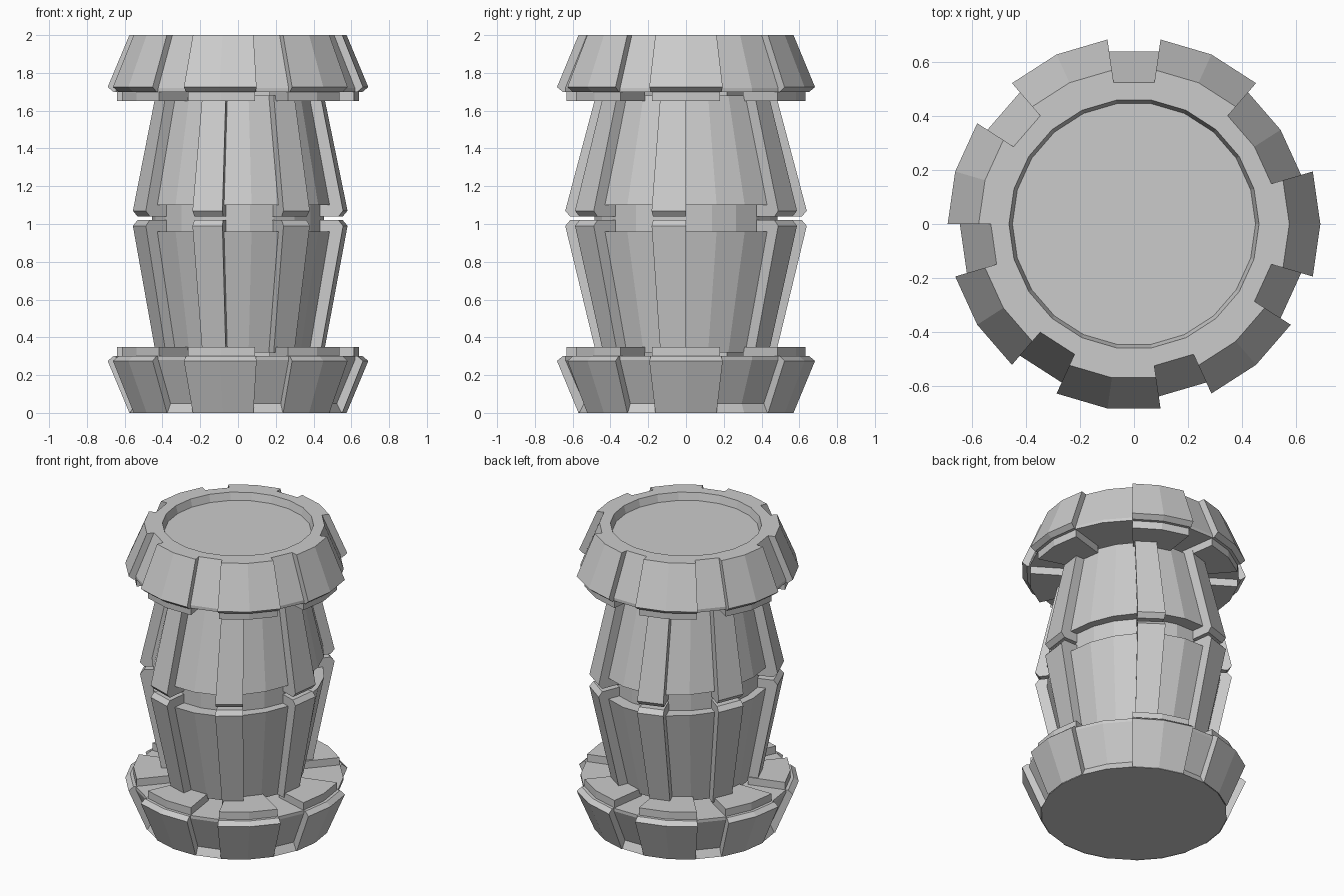
import bpy, bmesh, math

if "Cube" in bpy.data.objects:
    bpy.data.objects.remove(bpy.data.objects["Cube"])

SIDES = 22
STARTS = [-1, 3, 6, 9, 12, 15, 18]      # seven repeats, one wider gap


def sweep(bm, profile, start, count):
    """Sweep a closed (rx, ry, z) profile round the axis over some of the 22 facets."""
    full = count == SIDES
    rings = []
    for i in range(count if full else count + 1):
        a = 2 * math.pi * (start + i) / SIDES
        ring = []
        for rx, ry, z in profile:
            if rx == 0 and rings and full:
                ring.append(rings[0][len(ring)])      # share the pole vertex
            else:
                ring.append(bm.verts.new((rx * math.cos(a), ry * math.sin(a), z)))
        rings.append(ring)
    n = len(profile)
    for i in range(count):
        r0, r1 = rings[i], rings[(i + 1) % len(rings)]
        for j in range(n):
            k = (j + 1) % n
            loop = list(dict.fromkeys([r0[j], r0[k], r1[k], r1[j]]))
            if len(loop) > 2:
                bm.faces.new(loop)
    if not full:
        bm.faces.new(rings[0])
        bm.faces.new(rings[-1][::-1])


def part(name, profile, spans, flip=False):
    pts = [p if len(p) == 3 else (p[0], p[0], p[1]) for p in profile]
    if flip:
        pts = [(x, y, 2 - z) for x, y, z in pts]
    bm = bmesh.new()
    for start, count in spans:
        sweep(bm, pts, start, count)
    bmesh.ops.recalc_face_normals(bm, faces=bm.faces)
    me = bpy.data.meshes.new(name)
    bm.to_mesh(me)
    bm.free()
    ob = bpy.data.objects.new(name, me)
    bpy.context.collection.objects.link(ob)


ALL = [(0, SIDES)]
WIDE = [(s, 2) for s in STARTS]
NARROW = [(s, 1) for s in STARTS]

# lid with shallow dished top, and its raised panels with stepped rim blocks
part("lid", [(0, 1.95), (.45, 1.95), (.463, 2), (.53, 2), (.645, 1.72),
             (.645, 1.70), (0, 1.70)], ALL)
part("lid_panels", [(.53, 2), (.575, 2), (.69, 1.725), (.66, 1.70), (.64, 1.70),
                    (.64, 1.65), (.40, 1.65), (.40, 1.72)], WIDE)

# base mirrors the lid, with a flat floor and a small foot lip in the gaps
part("base", [(0, 2), (.57, 2), (.545, 1.95), (.645, 1.72), (.645, 1.70),
              (0, 1.70)], ALL, True)
part("base_panels", [(.53, 1.96), (.575, 2), (.69, 1.675 + .05), (.66, 1.70), (.64, 1.70),
                     (.64, 1.65), (.40, 1.65), (.40, 1.72)], WIDE, True)

# waist core seen between the two halves of the body
part("waist_core", [(0, .9), (.455, .49, .9), (.455, .49, 1.15), (0, 1.15)], ALL)

# tapered body halves and their protruding ribs
for name, flip, edge in (("upper", False, 1.10), ("lower", True, 1.04)):
    low = 1.04 if not flip else .98
    part(name + "_body", [(0, edge), (.505, .575, edge), (.393, .415, 1.68), (0, 1.68)],
         ALL, flip)
    part(name + "_ribs", [(.38, .42, low), (.555, .62, low), (.58, .646, low + .03),
                          (.455, .482, 1.68), (.36, .38, 1.68)], NARROW, flip)
